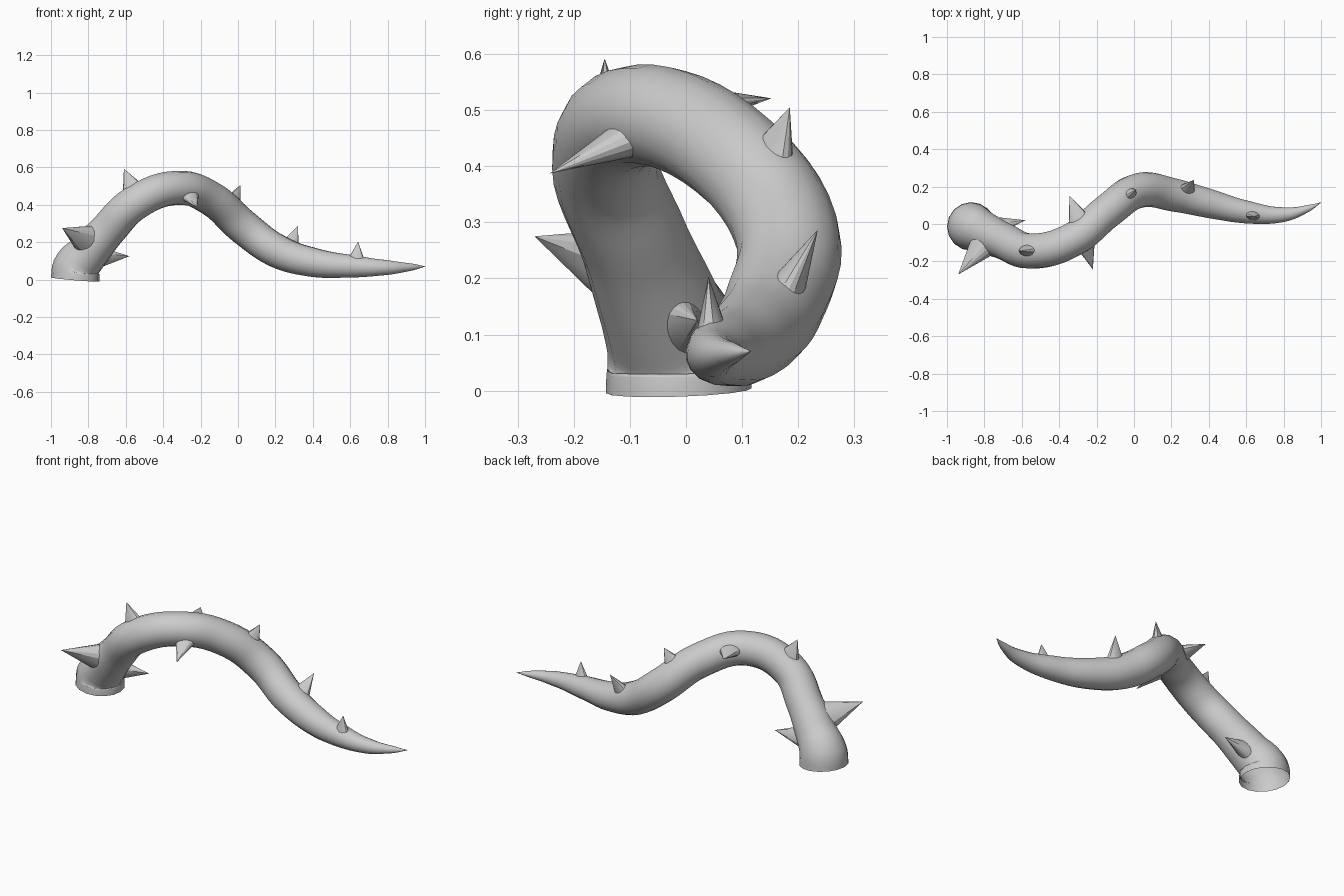
import bpy, math
from mathutils import Vector, Matrix

if "Cube" in bpy.data.objects:
    bpy.data.objects.remove(bpy.data.objects["Cube"])

# Centreline of the vine: x, y, z, radius
path = [
    (-0.87, -0.013, 0.00, 0.130), (-0.865, -0.015, 0.06, 0.127),
    (-0.80, -0.045, 0.145, 0.110), (-0.70, -0.09, 0.26, 0.098),
    (-0.55, -0.145, 0.41, 0.095), (-0.33, -0.085, 0.49, 0.091),
    (-0.14, 0.07, 0.43, 0.092), (0.03, 0.18, 0.28, 0.094),
    (0.21, 0.156, 0.152, 0.090), (0.40, 0.11, 0.092, 0.079),
    (0.60, 0.064, 0.071, 0.062), (0.80, 0.05, 0.064, 0.040),
    (0.93, 0.083, 0.067, 0.019), (1.0, 0.115, 0.07, 0.001),
]

# Tapering vine stem, open at the base
curve = bpy.data.curves.new("vine_stem", 'CURVE')
curve.dimensions = '3D'
curve.bevel_depth = 1.0
curve.bevel_resolution = 6
curve.resolution_u = 6
spline = curve.splines.new('BEZIER')
spline.bezier_points.add(len(path) - 1)
for bp, (x, y, z, r) in zip(spline.bezier_points, path):
    bp.co = (x, y, z)
    bp.radius = r
    bp.handle_left_type = bp.handle_right_type = 'AUTO'
spline.use_smooth = True
stem = bpy.data.objects.new("vine_stem", curve)
bpy.context.collection.objects.link(stem)
bpy.context.view_layer.objects.active = stem
stem.select_set(True)
bpy.ops.object.convert(target='MESH')
bpy.ops.object.shade_smooth()

points = [Vector(p[:3]) for p in path]


def stem_direction(pos):
    i = min(range(1, len(points) - 1), key=lambda k: (points[k] - pos).length)
    return (points[i + 1] - points[i - 1]).normalized()


def thorn(name, base, tip, radius, flat):
    """Cone with an oval base, long axis along the stem, rooted inside it."""
    base, tip = Vector(base), Vector(tip)
    axis = (tip - base).normalized()
    visible = (tip - base).length
    sink = 0.25 * visible
    root = base - axis * sink
    length = visible + sink
    along = stem_direction(base)
    along = (along - axis * along.dot(axis)).normalized()
    side = axis.cross(along)
    bpy.ops.mesh.primitive_cone_add(vertices=16, radius1=radius * length / visible,
                                    radius2=0, depth=length, end_fill_type='NOTHING')
    obj = bpy.context.object
    obj.name = name
    rot = Matrix((along, side * flat, axis)).transposed().to_4x4()
    obj.data.transform(Matrix.Translation((root + tip) / 2) @ rot)
    bpy.ops.object.shade_smooth_by_angle(angle=math.radians(20))


# Thorns: base centre, tip, radius, flattening
thorns = [
    ((-0.82, -0.13, 0.22), (-0.94, -0.27, 0.275), 0.078, 0.75),
    ((-0.72, -0.005, 0.12), (-0.58, 0.02, 0.125), 0.052, 0.75),
    ((-0.565, -0.142, 0.49), (-0.61, -0.145, 0.592), 0.055, 0.6),
    ((-0.255, -0.125, 0.44), (-0.22, -0.243, 0.387), 0.046, 0.65),
    ((-0.305, 0.05, 0.51), (-0.345, 0.152, 0.521), 0.046, 0.6),
    ((-0.023, 0.158, 0.425), (0.012, 0.185, 0.505), 0.045, 0.65),
    ((0.285, 0.19, 0.20), (0.32, 0.235, 0.287), 0.042, 0.65),
    ((0.635, 0.045, 0.125), (0.642, 0.04, 0.203), 0.036, 0.6),
]
for n, t in enumerate(thorns, 1):
    thorn(f"thorn_{n}", *t)
